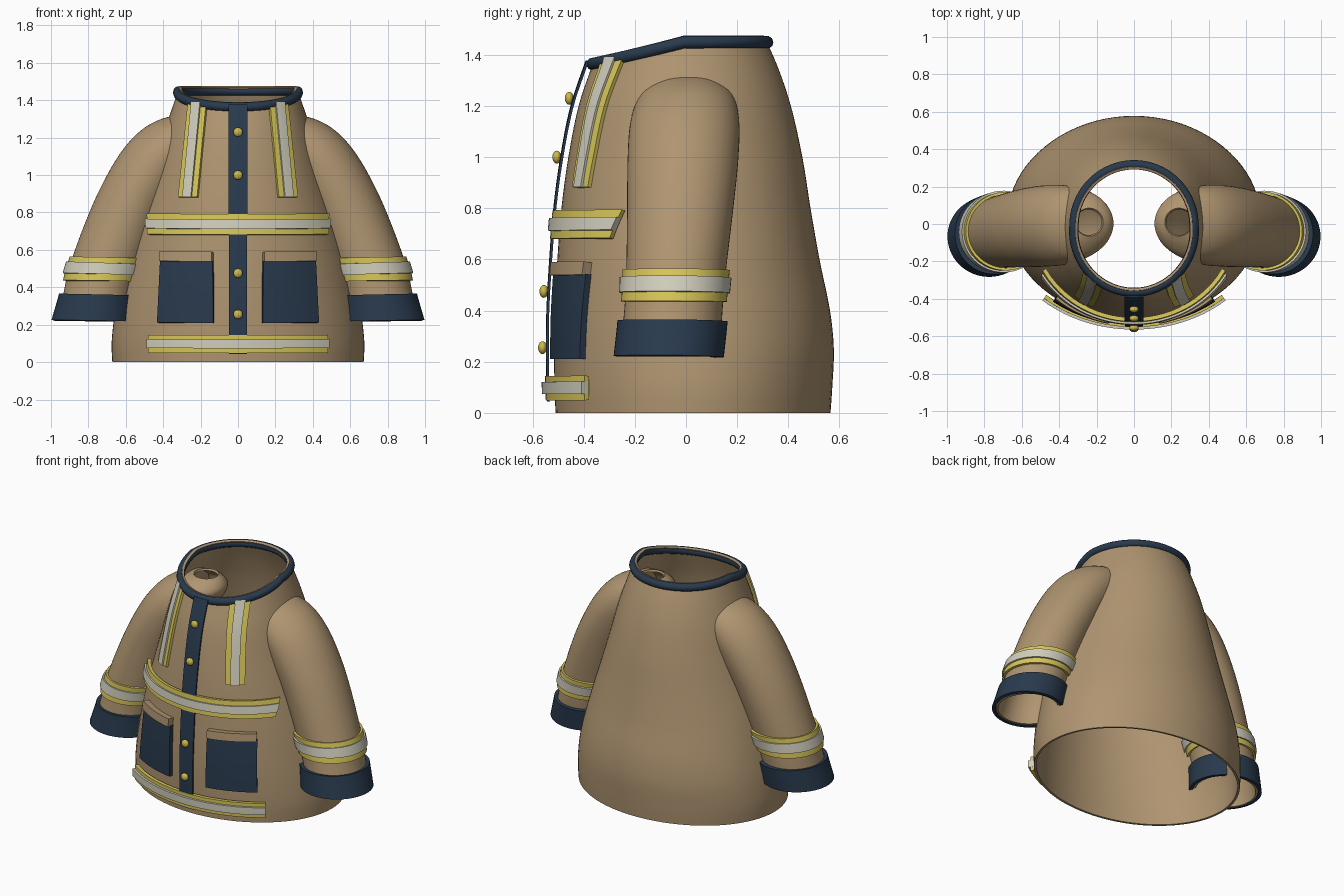
import bpy
from math import sin, cos, pi, sqrt

cube = bpy.data.objects.get("Cube")
if cube:
    bpy.data.objects.remove(cube, do_unlink=True)


def material(name, r, g, b):
    m = bpy.data.materials.new(name)
    m.use_nodes = True
    m.diffuse_color = (r, g, b, 1)
    m.node_tree.nodes["Principled BSDF"].inputs["Base Color"].default_value = (r, g, b, 1)
    return m


TAN = material("tan cloth", 0.43, 0.30, 0.165)
NAVY = material("navy cloth", 0.022, 0.042, 0.075)
YELLOW = material("yellow trim", 0.68, 0.56, 0.10)
SILVER = material("silver reflective", 0.64, 0.62, 0.51)
GOLD = material("gold button", 0.62, 0.48, 0.07)

# Body sections: height, half width, front y, back y
BODY = [(0, .672, -.51, .565), (.1, .676, -.514, .572), (.25, .66, -.516, .578),
        (.4, .63, -.514, .563), (.6, .58, -.503, .522), (.8, .52, -.487, .487),
        (1.0, .46, -.46, .455), (1.2, .405, -.42, .41), (1.35, .355, -.37, .36),
        (1.475, .312, -.325, .305)]
# Sleeve sections: height, inner x, outer x, front y, back y
SLEEVE = [(.22, .575, .975, -.26, .125), (.36, .56, .935, -.245, .14),
          (.5, .51, .905, -.235, .15), (.8, .385, .795, -.23, .185),
          (1.0, .27, .70, -.228, .205), (1.15, .165, .605, -.215, .207),
          (1.25, .11, .505, -.175, .18), (1.3, .13, .41, -.115, .125),
          (1.325, .165, .315, -.065, .085)]


def sample(table, z):
    """Smooth interpolation through the rows of a section table."""
    n = len(table)
    i = 0
    while i < n - 2 and z > table[i + 1][0]:
        i += 1

    def slope(k, c):
        a, b = table[max(k - 1, 0)], table[min(k + 1, n - 1)]
        return (b[c] - a[c]) / (b[0] - a[0])

    p, q = table[i], table[i + 1]
    h = q[0] - p[0]
    t = min(max((z - p[0]) / h, 0), 1)
    s = t * t * (3 - 2 * t)
    return [p[c] + (q[c] - p[c]) * s
            + h * (slope(i, c) * t * (1 - t) ** 2 - slope(i + 1, c) * t * t * (1 - t))
            for c in range(1, len(p))]


def finish(ob, mat, mirror=False):
    """Give colour, apply modifiers and smooth with sharp edges kept."""
    ob.data.materials.append(mat)
    if mirror:
        m = ob.modifiers.new("mirror", 'MIRROR')
        m.use_mirror_merge = False
    bpy.ops.object.select_all(action='DESELECT')
    ob.select_set(True)
    bpy.context.view_layer.objects.active = ob
    for m in list(ob.modifiers):
        bpy.ops.object.modifier_apply(modifier=m.name)
    bpy.ops.object.shade_smooth_by_angle(angle=pi / 5)


def sheet(name, mat, f, nu, nv, thick, closed=False, mirror=False, side=1):
    """Thickened grid through f(u, v); closed makes a tube."""
    w = nu if closed else nu + 1
    verts = [f(i / nu, j / nv) for j in range(nv + 1) for i in range(w)]
    faces = [(j * w + i, j * w + (i + 1) % w, (j + 1) * w + (i + 1) % w, (j + 1) * w + i)
             for j in range(nv) for i in range(nu)]
    me = bpy.data.meshes.new(name)
    me.from_pydata(verts, [], faces)
    ob = bpy.data.objects.new(name, me)
    bpy.context.scene.collection.objects.link(ob)
    s = ob.modifiers.new("thickness", 'SOLIDIFY')
    s.thickness = thick
    s.offset = side
    finish(ob, mat, mirror)


def body_point(a, z):
    rx, yf, yb = sample(BODY, z)
    return rx * cos(a), (yf + yb) / 2 + (yb - yf) / 2 * sin(a), z


def neck_height(a):
    return 1.475 - .085 * max(0, -sin(a))


# Coat body
sheet("coat_body", TAN,
      lambda u, v: body_point(2 * pi * u, v * neck_height(2 * pi * u)),
      80, 36, .014, closed=True, side=-1)

# Collar piping
curve = bpy.data.curves.new("collar_piping", 'CURVE')
curve.dimensions = '3D'
curve.bevel_depth = .025
curve.bevel_resolution = 3
line = curve.splines.new('POLY')
line.points.add(79)
for i, p in enumerate(line.points):
    ang = 2 * pi * i / 80
    p.co = (*body_point(ang, neck_height(ang) - .026), 1)
line.use_cyclic_u = True
curve.materials.append(NAVY)
bpy.context.scene.collection.objects.link(bpy.data.objects.new("collar_piping", curve))


# Sleeves, open at both ends
def sleeve_tube(name, mat, z0, z1, rows, thick, gap=0, side=1):
    def f(u, v):
        # rows crowd toward the rounded shoulder
        t = 1 - (1 - v) ** 1.6 if side < 0 else v
        z = z0 + (z1 - z0) * t
        xi, xo, yf, yb = sample(SLEEVE, z)
        a = 2 * pi * u
        return ((xi + xo) / 2 + ((xo - xi) / 2 + gap) * cos(a),
                (yf + yb) / 2 + ((yb - yf) / 2 + gap) * sin(a), z)
    sheet(name, mat, f, 56, rows, thick, closed=True, mirror=True, side=side)


sleeve_tube("sleeves", TAN, .225, 1.325, 36, .014, side=-1)
sleeve_tube("cuffs", NAVY, .22, .36, 4, .022, gap=.001)
sleeve_tube("sleeve_bands", YELLOW, .435, .56, 4, .014, gap=.001)
sleeve_tube("sleeve_reflectors", SILVER, .47, .53, 2, .024, gap=.001)


# Plates that follow the coat front
def front_plate(name, mat, z0, z1, bottom, top, out, thick, mirror=False, nu=8, nv=8):
    def f(u, v):
        z = z0 + (z1 - z0) * v
        left = bottom[0] + (top[0] - bottom[0]) * v
        right = bottom[1] + (top[1] - bottom[1]) * v
        x = left + (right - left) * u
        rx, yf, yb = sample(BODY, z)
        ry, yc = (yb - yf) / 2, (yf + yb) / 2
        y = -ry * sqrt(max(0, 1 - (x / rx) ** 2))
        nx, ny = x / rx ** 2, y / ry ** 2
        k = (out - thick) / sqrt(nx * nx + ny * ny)
        return x + nx * k, yc + y + ny * k, z
    sheet(name, mat, f, nu, nv, thick, mirror=mirror)


# Button placket
placket = (-.047, .047)
front_plate("placket", NAVY, .045, 1.375, placket, placket, .032, .01, nu=4, nv=28)

# Waist and hem bands
wide = (-.46, .46)
front_plate("waist_band", YELLOW, .68, .79, wide, wide, .034, .022, nu=32, nv=3)
front_plate("waist_reflector", SILVER, .71, .76, wide, wide, .045, .03, nu=32, nv=2)
front_plate("hem_band", YELLOW, .05, .145, wide, wide, .036, .022, nu=32, nv=3)
front_plate("hem_reflector", SILVER, .075, .122, wide, wide, .05, .03, nu=32, nv=2)

# Chest strips
front_plate("chest_strips", YELLOW, .88, 1.385, (.212, .312), (.163, .258), .016, .02,
            mirror=True, nu=6, nv=16)
front_plate("chest_reflectors", SILVER, .88, 1.385, (.24, .285), (.19, .235), .026, .02,
            mirror=True, nu=4, nv=16)

# Pockets and flaps
front_plate("pockets", NAVY, .21, .54, (.128, .42), (.13, .402), .026, .03, mirror=True)
front_plate("pocket_flaps", TAN, .535, .587, (.132, .398), (.132, .395), .04, .045,
            mirror=True, nv=3)

# Buttons
for i, z in enumerate((.255, .475, 1.0, 1.23)):
    y = sample(BODY, z)[1] - .045
    bpy.ops.mesh.primitive_uv_sphere_add(segments=20, ring_count=12, radius=.025,
                                         location=(0, y, z))
    button = bpy.context.object
    button.name = f"button_{i + 1}"
    button.scale.y = .7
    finish(button, GOLD)
